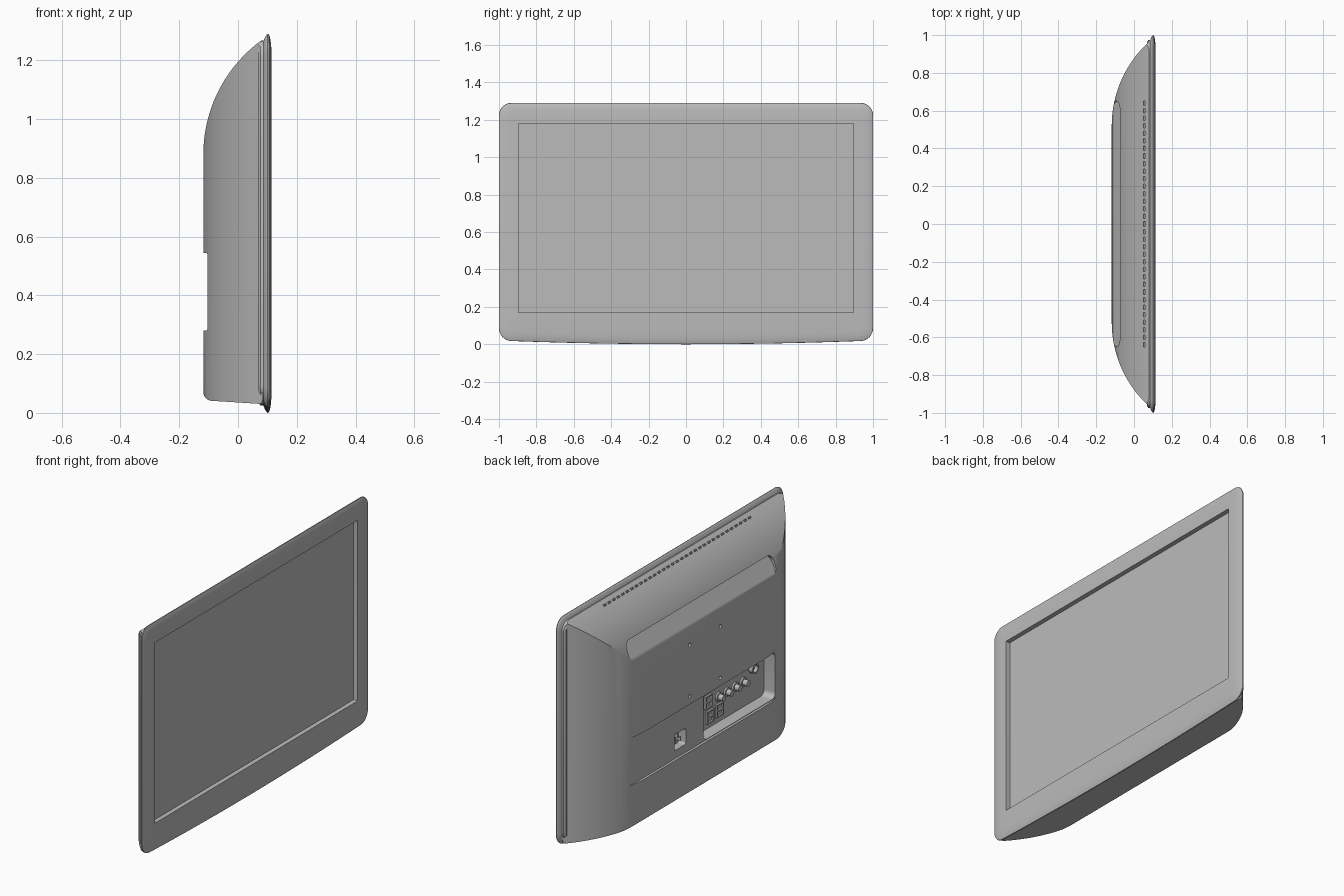
import bpy, bmesh
from math import sin, cos, pi, radians, asin

cube = bpy.data.objects.get("Cube")
if cube:
    bpy.data.objects.remove(cube, do_unlink=True)

grey = bpy.data.materials.new("plain grey")
grey.use_nodes = True
grey.diffuse_color = (0.5, 0.5, 0.5, 1)
grey.node_tree.nodes["Principled BSDF"].inputs["Base Color"].default_value = (0.5, 0.5, 0.5, 1)


def outline(x, y0, y1, z0, z1, r, arch=0.0, seg=8):
    """Rounded rectangle facing x; arch lifts the lower edge towards its ends."""
    pts = []
    corners = [(y1 - r, z0 + r, -pi / 2), (y1 - r, z1 - r, 0),
               (y0 + r, z1 - r, pi / 2), (y0 + r, z0 + r, pi)]
    for cy, cz, start in corners:
        for i in range(seg + 1):
            a = start + i * pi / 2 / seg
            pts.append((x, cy + r * cos(a), cz + r * sin(a)))
    for i in range(1, 12):
        pts.append((x, y0 + r + (y1 - y0 - 2 * r) * i / 12, z0))
    mid = (z0 + z1) / 2
    return [(px, py, pz + (arch * py * py if pz < mid else 0)) for px, py, pz in pts]


def loft(name, loops):
    """Skin matching loops and cap both ends."""
    bm = bmesh.new()
    rings = [[bm.verts.new(p) for p in loop] for loop in loops]
    n = len(rings[0])
    for a, b in zip(rings, rings[1:]):
        for i in range(n):
            j = (i + 1) % n
            bm.faces.new((a[i], a[j], b[j], b[i]))
    bm.faces.new(rings[0])
    bm.faces.new(rings[-1])
    bmesh.ops.recalc_face_normals(bm, faces=bm.faces)
    mesh = bpy.data.meshes.new(name)
    bm.to_mesh(mesh)
    bm.free()
    obj = bpy.data.objects.new(name, mesh)
    bpy.context.collection.objects.link(obj)
    mesh.materials.append(grey)
    return obj


def block(name, x0, x1, y0, y1, z0, z1, r=0.001):
    return loft(name, [outline(x, y0, y1, z0, z1, r) for x in (x0, x1)])


def rod(name, x0, x1, y, z, r):
    return block(name, x0, x1, y - r, y + r, z - r, z + r, r * 0.999)


def select(obj):
    bpy.ops.object.select_all(action='DESELECT')
    obj.select_set(True)
    bpy.context.view_layer.objects.active = obj


def combine(obj, tool, operation='DIFFERENCE'):
    mod = obj.modifiers.new("cut", 'BOOLEAN')
    mod.operation = operation
    mod.solver = 'EXACT'
    mod.object = tool
    select(obj)
    bpy.ops.object.modifier_apply(modifier=mod.name)
    bpy.data.objects.remove(tool, do_unlink=True)


def smooth(obj, angle=30):
    select(obj)
    bpy.ops.object.shade_smooth_by_angle(angle=radians(angle))


# Bezel: stepped lip, gently domed front and sunken screen
lip = [(0.068, 0.036), (0.076, 0.026), (0.086, 0.025), (0.092, 0.012), (0.097, 0.003),
       (0.101, 0), (0.105, 0.001), (0.109, 0.012), (0.112, 0.03), (0.114, 0.055)]
rings = [outline(x, d - 1, 1 - d, d, 1.29 - d, 0.065 - d * 0.6, 0.02) for x, d in lip]
rings += [outline(x, -0.895, 0.895, 0.17, 1.18, 0.002) for x in (0.114, 0.088)]
smooth(loft("bezel_and_screen", rings), 25)

# Rear shell: side profile crossed with plan profile, trimmed to rounded corners
BACK, FRONT = -0.118, 0.085


def arc(start, radius, steps=20):
    end = asin(1) if radius < 0.2 else asin(min(1, (1 - (1 - 0.203 / radius) ** 2) ** 0.5))
    return [(BACK + radius * (1 - cos(end * i / steps)), start + radius * sin(end * i / steps))
            for i in range(steps + 1)]


side = [(FRONT, 0.03)]
side += [(-0.088 - 0.03 * sin(a * pi / 16), 0.071 - 0.03 * cos(a * pi / 16)) for a in range(9)]
side += arc(0.88, 0.48)
shell = loft("rear_shell", [[(x, y, z) for x, z in side] for y in (-1.1, 1.1)])
curve = arc(0.52, 0.6)
plan = curve + [(x, -y) for x, y in reversed(curve)]
combine(shell, loft("plan_tool", [[(x, y, z) for x, y in plan] for z in (-0.2, 1.5)]), 'INTERSECT')
combine(shell, block("corner_tool", -0.3, 0.3, -0.972, 0.972, 0.01, 1.267, 0.05), 'INTERSECT')

# Hand grip groove with a sloping floor
outer = outline(-0.25, -0.65, 0.65, 0.975, 1.078, 0.04)
inner = [(-0.108 + 0.62 * (z - 0.98), y, z) for _, y, z in outer]
combine(shell, loft("grip_tool", [outer, inner]))

# Shallow panel, deep connector bay and power inlet
combine(shell, block("panel_tool", -0.2, -0.104, -0.66, 0.66, 0.28, 0.545, 0.03))
bay = loft("bay_tool", [outline(x, -0.64, -0.005, 0.283, 0.542, 0.03) for x in (-0.2, -0.035)])
combine(shell, bay)
combine(shell, block("inlet_tool", -0.2, -0.06, 0.15, 0.25, 0.325, 0.415, 0.012))

# Mounting holes
for y in (-0.135, 0.135):
    for z in (0.59, 0.877):
        combine(shell, rod("hole_tool", -0.2, -0.09, y, z, 0.01))

# Row of small vents along the top
vents = [block("vent_tool", 0.05, 0.058, y * 0.04 - 0.012, y * 0.04 + 0.012, 1.225, 1.3)
         for y in range(-16, 17)]
select(vents[0])
for v in vents:
    v.select_set(True)
bpy.ops.object.join()
combine(shell, vents[0])
smooth(shell)

# Connectors
for i in range(4):
    y = -0.235 - i * 0.072
    smooth(rod(f"jack_collar_{i + 1}", -0.045, -0.03, y, 0.425, 0.026))
    smooth(rod(f"jack_{i + 1}", -0.072, -0.03, y, 0.425, 0.017))
aerial = rod("aerial_socket", -0.06, -0.03, -0.53, 0.475, 0.028)
combine(aerial, rod("aerial_tool", -0.1, -0.04, -0.53, 0.475, 0.02))
smooth(aerial)
for i, (y, z) in enumerate([(-0.14, 0.435), (-0.155, 0.347), (-0.24, 0.352)]):
    port = block(f"port_{i + 1}", -0.046, -0.03, y - 0.03, y + 0.03, z - 0.036, z + 0.036)
    for dz in (-0.017, 0.017):
        combine(port, block("port_tool", -0.1, -0.036, y - 0.022, y + 0.022,
                            z + dz - 0.012, z + dz + 0.012))
for i, (y, z) in enumerate([(0.175, 0.36), (0.2, 0.385), (0.225, 0.36)]):
    block(f"power_pin_{i + 1}", -0.09, -0.055, y - 0.004, y + 0.004, z - 0.01, z + 0.01)
